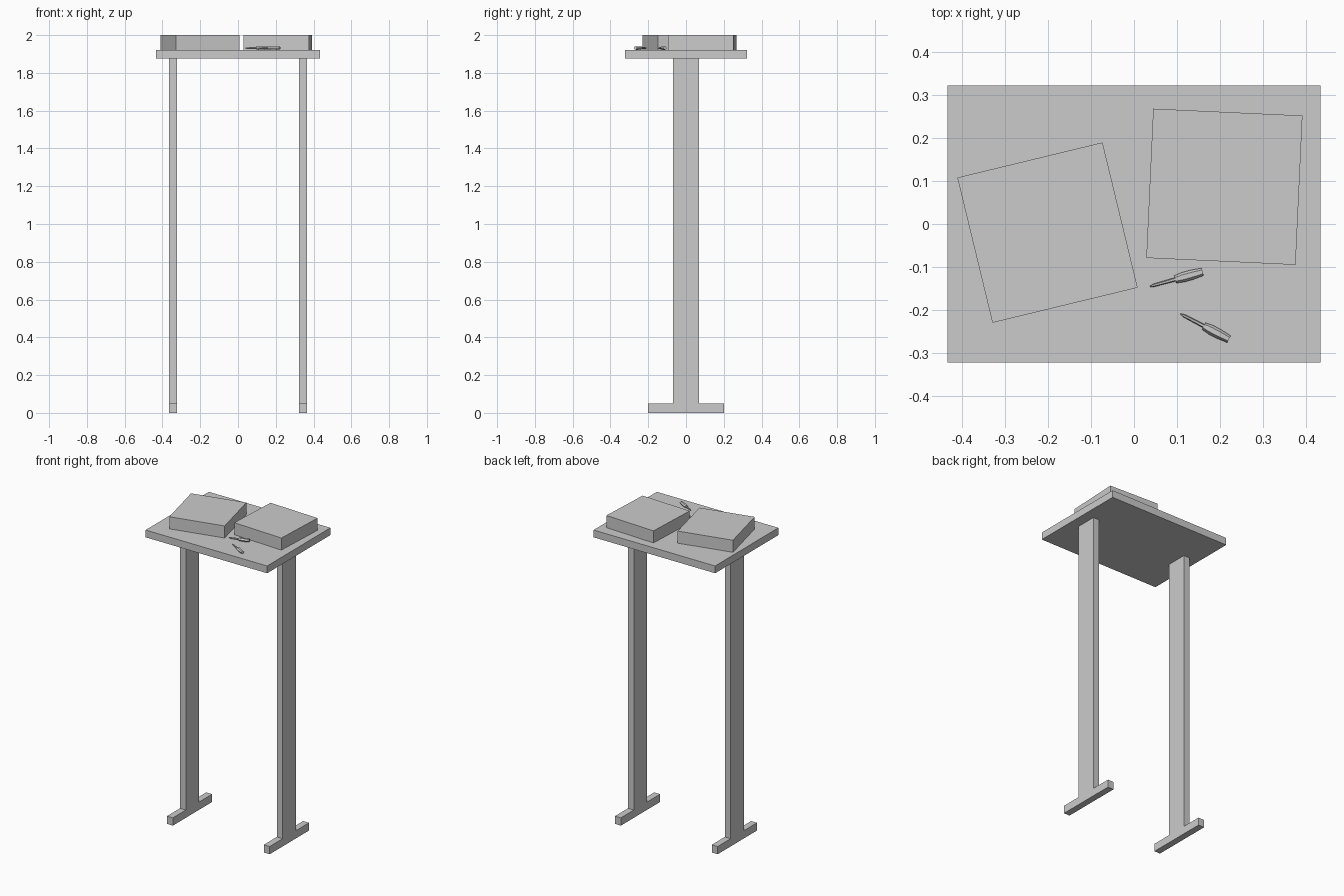
import bpy, bmesh
from math import cos, sin, pi, radians
from mathutils import Matrix, Vector

if "Cube" in bpy.data.objects:
    bpy.data.objects.remove(bpy.data.objects["Cube"])

TOP = 1.922      # height of the table surface
UNDER = 1.875    # underside of the table top


def finish(name, bm, matrix=None):
    bmesh.ops.recalc_face_normals(bm, faces=bm.faces[:])
    mesh = bpy.data.meshes.new(name)
    bm.to_mesh(mesh)
    bm.free()
    obj = bpy.data.objects.new(name, mesh)
    bpy.context.collection.objects.link(obj)
    if matrix:
        obj.matrix_world = matrix
    return obj


def box(name, center, size, angle=0.0):
    bm = bmesh.new()
    bmesh.ops.create_cube(bm, size=1.0, matrix=Matrix.Diagonal((*size, 1.0)))
    return finish(name, bm, Matrix.Translation(center) @ Matrix.Rotation(radians(angle), 4, 'Z'))


def leg(name, x, width=0.042):
    # upside-down T outline in the yz plane, extruded along x
    half = [(0.2, 0), (0.2, 0.05), (0.068, 0.05), (0.068, UNDER)]
    outline = half + [(-y, z) for y, z in reversed(half)]
    bm = bmesh.new()
    face = bm.faces.new([bm.verts.new((x - width / 2, y, z)) for y, z in outline])
    ext = bmesh.ops.extrude_face_region(bm, geom=[face])
    moved = [g for g in ext['geom'] if isinstance(g, bmesh.types.BMVert)]
    bmesh.ops.translate(bm, verts=moved, vec=(width, 0, 0))
    return finish(name, bm)


def tool(name, tip, angle):
    # hexagonal rings along the length: (distance, half width, half height)
    stations = [(0.0, 0.001, 0.001), (0.009, 0.0035, 0.004), (0.061, 0.0045, 0.005),
                (0.061, 0.009, 0.008), (0.080, 0.0115, 0.0095),
                (0.100, 0.0115, 0.0095), (0.127, 0.009, 0.008)]
    bm = bmesh.new()
    rings = []
    for u, w, h in stations:
        rings.append([bm.verts.new((u, w * cos(k * pi / 3), h * sin(k * pi / 3) / sin(pi / 3)))
                      for k in range(6)])
    for a, b in zip(rings, rings[1:]):
        for k in range(6):
            n = (k + 1) % 6
            bm.faces.new((a[k], a[n], b[n], b[k]))
    bm.faces.new(rings[0])
    bm.faces.new(rings[-1])
    place = Matrix.Translation((tip[0], tip[1], TOP + 0.0095))
    return finish(name, bm, place @ Matrix.Rotation(radians(angle), 4, 'Z'))


# table
box("table_top", (0, 0, (TOP + UNDER) / 2), (0.866, 0.644, TOP - UNDER))
leg("left_leg", -0.345)
leg("right_leg", 0.345)

# two square boxes lying on the table
mid = (TOP + 2.0) / 2
box("left_box", (-0.201, -0.02, mid), (0.347, 0.347, 2.0 - TOP), 13.6)
box("right_box", (0.21, 0.0865, mid), (0.347, 0.347, 2.0 - TOP), -2.65)

# two small hand tools with pointed blades
tool("rear_hand_tool", (0.037, -0.145), 15.5)
tool("front_hand_tool", (0.108, -0.209), -27.5)
